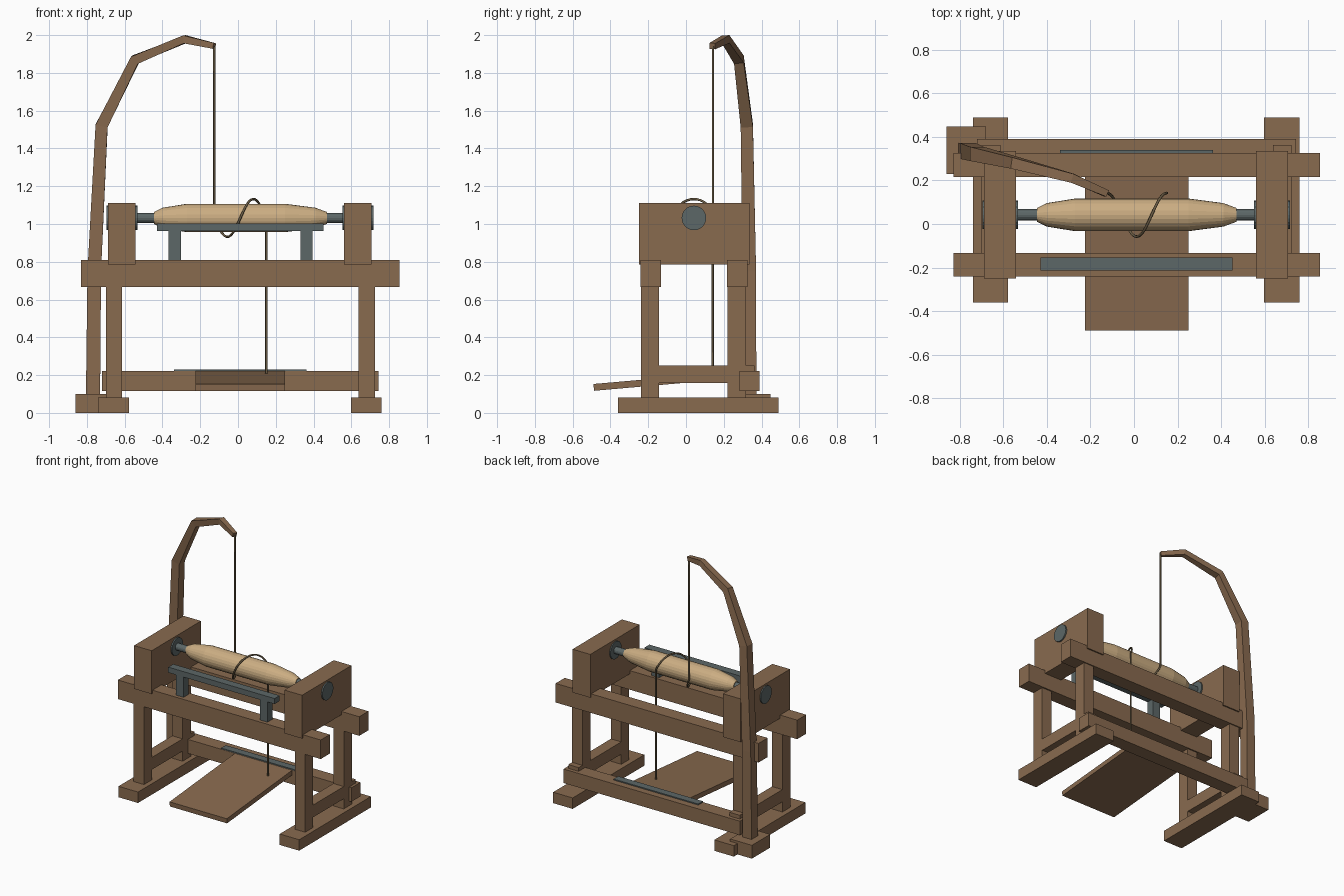
import bpy, bmesh, math
from mathutils import Vector

cube = bpy.data.objects.get("Cube")
if cube:
    bpy.data.objects.remove(cube, do_unlink=True)


def material(name, rgb):
    m = bpy.data.materials.new(name)
    m.use_nodes = True
    m.diffuse_color = (*rgb, 1)
    m.node_tree.nodes["Principled BSDF"].inputs["Base Color"].default_value = (*rgb, 1)
    return m


WOOD = material("brown wood", (0.25, 0.145, 0.078))
PALE = material("pale wood", (0.60, 0.42, 0.225))
STEEL = material("grey steel", (0.107, 0.135, 0.135))
CORD = material("cord", (0.15, 0.11, 0.06))

AXIS_Y, AXIS_Z = 0.042, 1.032   # turning axis


def make(name, bm, mat):
    bmesh.ops.recalc_face_normals(bm, faces=bm.faces)
    mesh = bpy.data.meshes.new(name)
    bm.to_mesh(mesh)
    bm.free()
    mesh.materials.append(mat)
    ob = bpy.data.objects.new(name, mesh)
    bpy.context.collection.objects.link(ob)
    return ob


def box(name, x, y, z, mat=WOOD):
    """Box from (min, max) ranges."""
    bm = bmesh.new()
    bmesh.ops.create_cube(bm, size=1)
    for v in bm.verts:
        v.co = [r[0] + (c + 0.5) * (r[1] - r[0]) for c, r in zip(v.co, (x, y, z))]
    return make(name, bm, mat)


def loft(name, rings, mat):
    """Skin a list of rings and cap both ends."""
    bm = bmesh.new()
    rings = [[bm.verts.new(p) for p in ring] for ring in rings]
    n = len(rings[0])
    for a, b in zip(rings, rings[1:]):
        for i in range(n):
            j = (i + 1) % n
            bm.faces.new((a[i], a[j], b[j], b[i]))
    bm.faces.new(rings[0])
    bm.faces.new(rings[-1])
    return make(name, bm, mat)


def turned(name, profile, mat, sides=24):
    """Solid turned about the lathe axis from (x, radius) points."""
    angles = [math.tau * i / sides for i in range(sides)]
    return loft(name, [[(x, AXIS_Y + r * math.cos(a), AXIS_Z + r * math.sin(a))
                        for a in angles] for x, r in profile], mat)


# Frame: feet, legs, side stretchers, headstocks
for side, foot, leg, head in (
        ("right", (-0.74, -0.578), (-0.70, -0.614), (-0.688, -0.542)),
        ("left", (0.598, 0.76), (0.638, 0.724), (0.56, 0.707))):
    box(side + "_foot", foot, (-0.36, 0.49), (0, 0.082))
    box(side + "_front_leg", leg, (-0.238, -0.143), (0.08, 0.70))
    box(side + "_back_leg", leg, (0.22, 0.317), (0.08, 0.70))
    box(side + "_stretcher", leg, (-0.2, 0.362), (0.158, 0.25))
    box(side + "_headstock", head, (-0.25, 0.335), (0.785, 1.11))
    turned(side + "_bearing", [(head[0] - 0.008, 0.065), (head[1] + 0.01, 0.065)], STEEL)

# Bed rails and rear stretcher
box("front_bed_rail", (-0.83, 0.855), (-0.24, -0.133), (0.667, 0.81))
box("back_bed_rail", (-0.83, 0.855), (0.217, 0.325), (0.667, 0.81))
box("rear_stretcher", (-0.72, 0.744), (0.283, 0.39), (0.117, 0.222))
box("hinge_strip", (-0.34, 0.363), (0.285, 0.34), (0.221, 0.23), STEEL)

# Tilted treadle board
loft("treadle", [[(x, -0.487, 0.117), (x, 0.3, 0.186), (x, 0.297, 0.222), (x, -0.49, 0.153)]
                 for x in (-0.225, 0.25)], WOOD)

# Tool rest
box("tool_rest", (-0.43, 0.453), (-0.213, -0.153), (0.962, 1.003), STEEL)
for x in (-0.335, 0.362):
    box("tool_rest_post", (x - 0.032, x + 0.032), (-0.213, -0.153), (0.80, 0.97), STEEL)

# Spindle and workpiece
turned("spindle", [(-0.6, 0.026), (0.62, 0.026)], STEEL, 16)
turned("workpiece", [(-0.445, 0.032), (-0.40, 0.054), (-0.27, 0.075), (0.25, 0.075),
                     (0.41, 0.054), (0.47, 0.032)], PALE)

# Spring pole, tapering square section along a bent path
box("pole_foot", (-0.86, -0.68), (0.23, 0.447), (0, 0.10))
path = [(Vector(p), w / 2) for p, w in (
    ((-0.768, 0.335, 0.05), 0.075), ((-0.761, 0.335, 0.75), 0.072),
    ((-0.722, 0.322, 1.52), 0.065), ((-0.545, 0.28, 1.87), 0.052),
    ((-0.282, 0.21, 1.978), 0.042), ((-0.125, 0.14, 1.942), 0.032))]
rings = []
for i, (p, h) in enumerate(path):
    before = (p - path[max(i - 1, 0)][0]).normalized()
    after = (path[min(i + 1, len(path) - 1)][0] - p).normalized()
    t = (before + after).normalized()
    v = (Vector((0, 1, 0)) - t * t.y).normalized()
    u = t.cross(v)
    rings.append([p + u * a * h + v * b * h for a, b in ((1, 1), (-1, 1), (-1, -1), (1, -1))])
loft("spring_pole", rings, WOOD)

# Cord: down from the pole, once round the work, down to the treadle
R, X0, X1, STEPS = 0.1, -0.125, 0.15, 32
points = [(X0, AXIS_Y + R, 1.94)]
for i in range(STEPS + 1):
    a = math.tau * i / STEPS
    points.append((X0 + (X1 - X0) * i / STEPS, AXIS_Y + R * math.cos(a),
                   AXIS_Z - R * math.sin(a)))
points.append((X1, AXIS_Y + R, 0.2))
curve = bpy.data.curves.new("cord", "CURVE")
curve.dimensions = "3D"
curve.bevel_depth = 0.0065
curve.bevel_resolution = 1
curve.use_fill_caps = True
spline = curve.splines.new("POLY")
spline.points.add(len(points) - 1)
for sp, p in zip(spline.points, points):
    sp.co = (*p, 1)
curve.materials.append(CORD)
bpy.context.collection.objects.link(bpy.data.objects.new("cord", curve))
